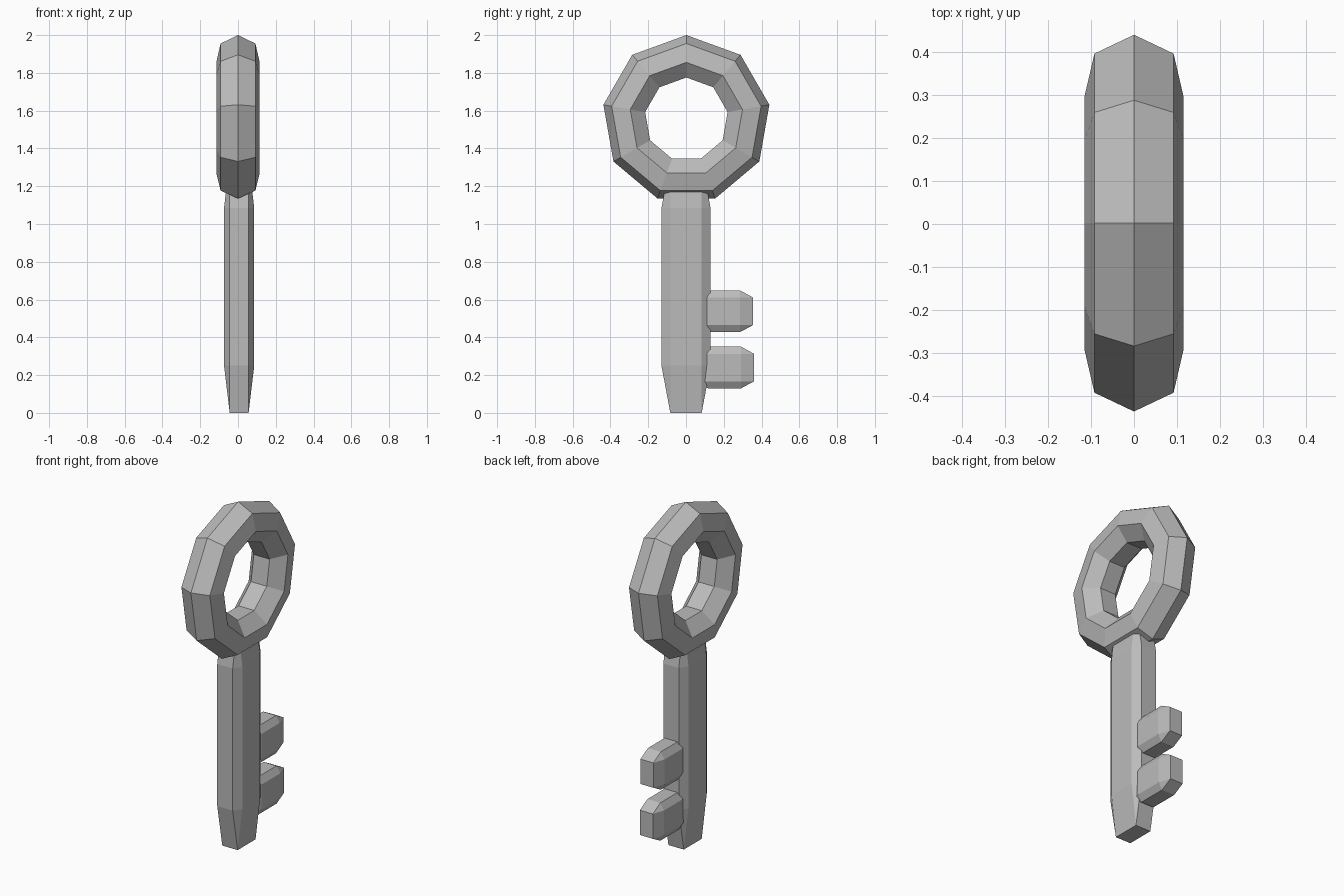
import bpy, bmesh, math
from mathutils import Matrix, Vector

cube = bpy.data.objects.get("Cube")
if cube:
    bpy.data.objects.remove(cube, do_unlink=True)

metal = bpy.data.materials.new("plain_grey")
metal.use_nodes = True
grey = (0.5, 0.5, 0.5, 1)
metal.diffuse_color = grey
metal.node_tree.nodes["Principled BSDF"].inputs["Base Color"].default_value = grey


def section(w, d, a, b):
    """Rectangle w x d (half sizes) with its corners cut back to a and b."""
    return [(w, -b), (w, b), (a, d), (-a, d), (-w, b), (-w, -b), (-a, -d), (a, -d)]


def chamfered_bar(name, w, d, a, b, low, high, taper, matrix):
    """Eight-sided bar along local z, whose ends narrow to a plain rectangle."""
    bm = bmesh.new()
    levels = [(low, a, b), (low + taper, w, d), (high - taper, w, d), (high, a, b)]
    rings = [[bm.verts.new((x, y, z)) for x, y in section(ww, dd, a, b)]
             for z, ww, dd in levels]
    for lower, upper in zip(rings, rings[1:]):
        for i in range(8):
            j = (i + 1) % 8
            bm.faces.new((lower[i], lower[j], upper[j], upper[i]))
    bm.faces.new(rings[0][::-1])
    bm.faces.new(rings[-1])
    bmesh.ops.remove_doubles(bm, verts=bm.verts, dist=0.0005)
    bmesh.ops.transform(bm, matrix=matrix, verts=bm.verts)
    bmesh.ops.recalc_face_normals(bm, faces=bm.faces)
    mesh = bpy.data.meshes.new(name)
    bm.to_mesh(mesh)
    bm.free()
    mesh.materials.append(metal)
    obj = bpy.data.objects.new(name, mesh)
    bpy.context.collection.objects.link(obj)
    return obj


# Ring handle: nine-sided loop with a seven-sided tube
bpy.ops.mesh.primitive_torus_add(
    major_segments=9, minor_segments=7, major_radius=0.328, minor_radius=0.118,
    location=(0, 0.002, 1.554), rotation=(0, -math.pi / 2, 0))
ring = bpy.context.object
ring.name = "ring_handle"
ring.data.materials.append(metal)

# Shaft with tapered tip; its upper end is buried in the ring
OFFSET = 0.006
chamfered_bar("shaft", 0.08, 0.13, 0.05, 0.083, 0, 1.335, 0.25,
              Matrix.Translation((OFFSET, 0, 0)))

# Two teeth pointing backwards from the shaft
along_y = Matrix.Rotation(-math.pi / 2, 4, "X")
for name, height, reach in (("upper_tooth", 0.538, 0.355), ("lower_tooth", 0.24, 0.36)):
    place = Matrix.Translation(Vector((OFFSET, 0, height))) @ along_y
    chamfered_bar(name, 0.066, 0.111, 0.042, 0.073, 0.05, reach, 0.07, place)
